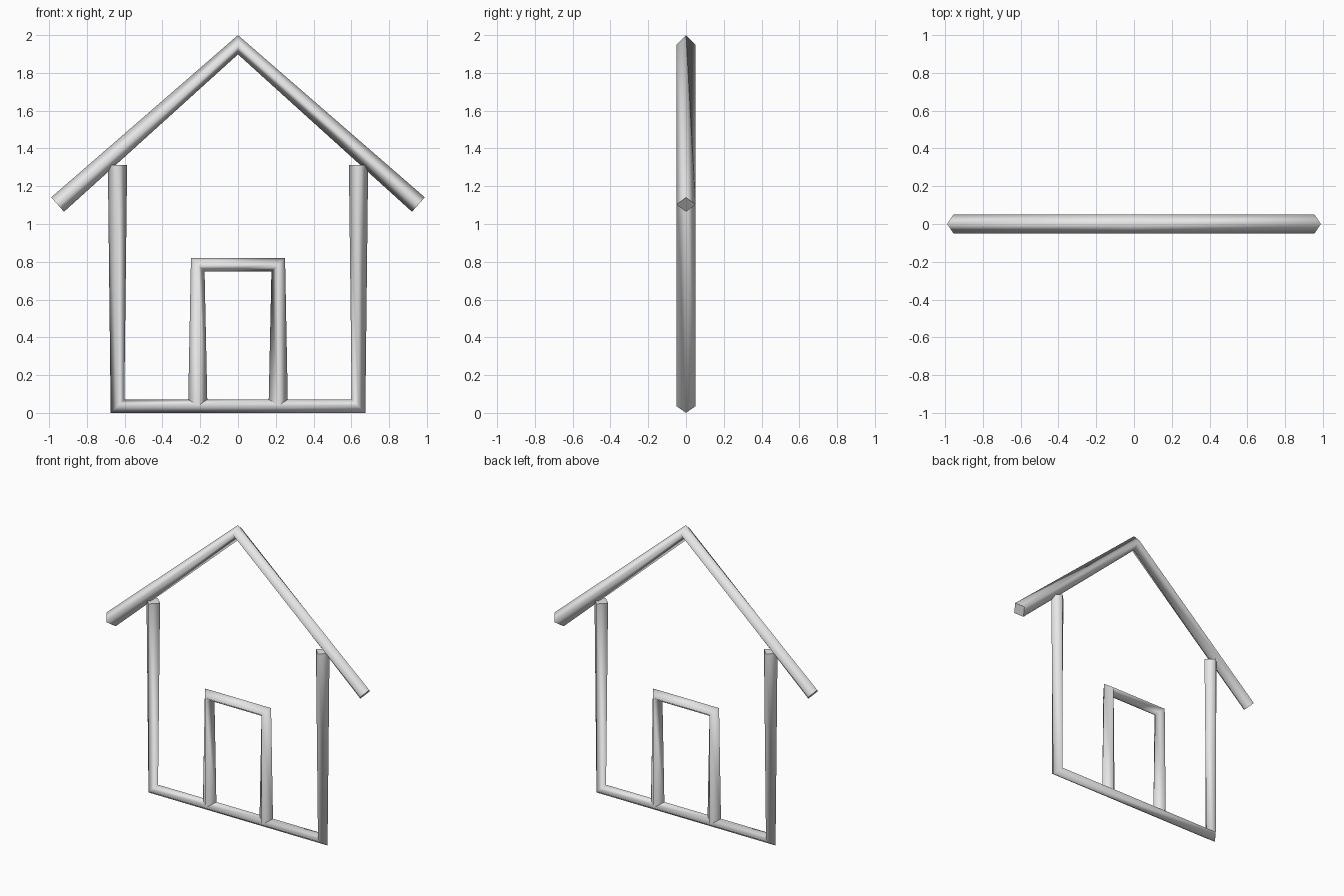
import bpy, bmesh
from mathutils import Vector

if "Cube" in bpy.data.objects:
    bpy.data.objects.remove(bpy.data.objects["Cube"])

R = 0.051  # half diagonal of the four-sided beam

grey = bpy.data.materials.new("light_grey")
grey.diffuse_color = (0.8, 0.8, 0.8, 1)
grey.use_nodes = True
grey.node_tree.nodes["Principled BSDF"].inputs["Base Color"].default_value = grey.diffuse_color


def beam(name, points):
    """Sweep a diamond section along an x-z path, with capped ends."""
    pts = [Vector((x, 0, z)) for x, z in points]
    bm = bmesh.new()
    rings = []
    for i, p in enumerate(pts):
        t = Vector()
        if i > 0:
            t += (p - pts[i - 1]).normalized()
        if i < len(pts) - 1:
            t += (pts[i + 1] - p).normalized()
        t.normalize()
        n = Vector((-t.z, 0, t.x)) * R
        y = Vector((0, R, 0))
        rings.append([bm.verts.new(p + o) for o in (n, y, -n, -y)])
    for a, b in zip(rings, rings[1:]):
        for k in range(4):
            j = (k + 1) % 4
            bm.faces.new((a[k], a[j], b[j], b[k])).smooth = True
    for ring in (rings[0], rings[-1]):
        cap = bm.faces.new(ring)
        cap.smooth = False
        for e in cap.edges:
            e.smooth = False
    bmesh.ops.recalc_face_normals(bm, faces=bm.faces)
    mesh = bpy.data.meshes.new(name)
    bm.to_mesh(mesh)
    bm.free()
    mesh.materials.append(grey)
    obj = bpy.data.objects.new(name, mesh)
    bpy.context.collection.objects.link(obj)


# Gabled roof
beam("roof", [(-0.955, 1.103), (0, 1.949), (0.955, 1.103)])
# Walls and floor in one run
beam("walls_and_floor", [(-0.638, 1.312), (-0.638, 0.036), (0.638, 0.036), (0.638, 1.312)])
# Door frame standing on the floor
beam("door_frame", [(-0.213, 0.04), (-0.213, 0.785), (0.213, 0.785), (0.213, 0.04)])
